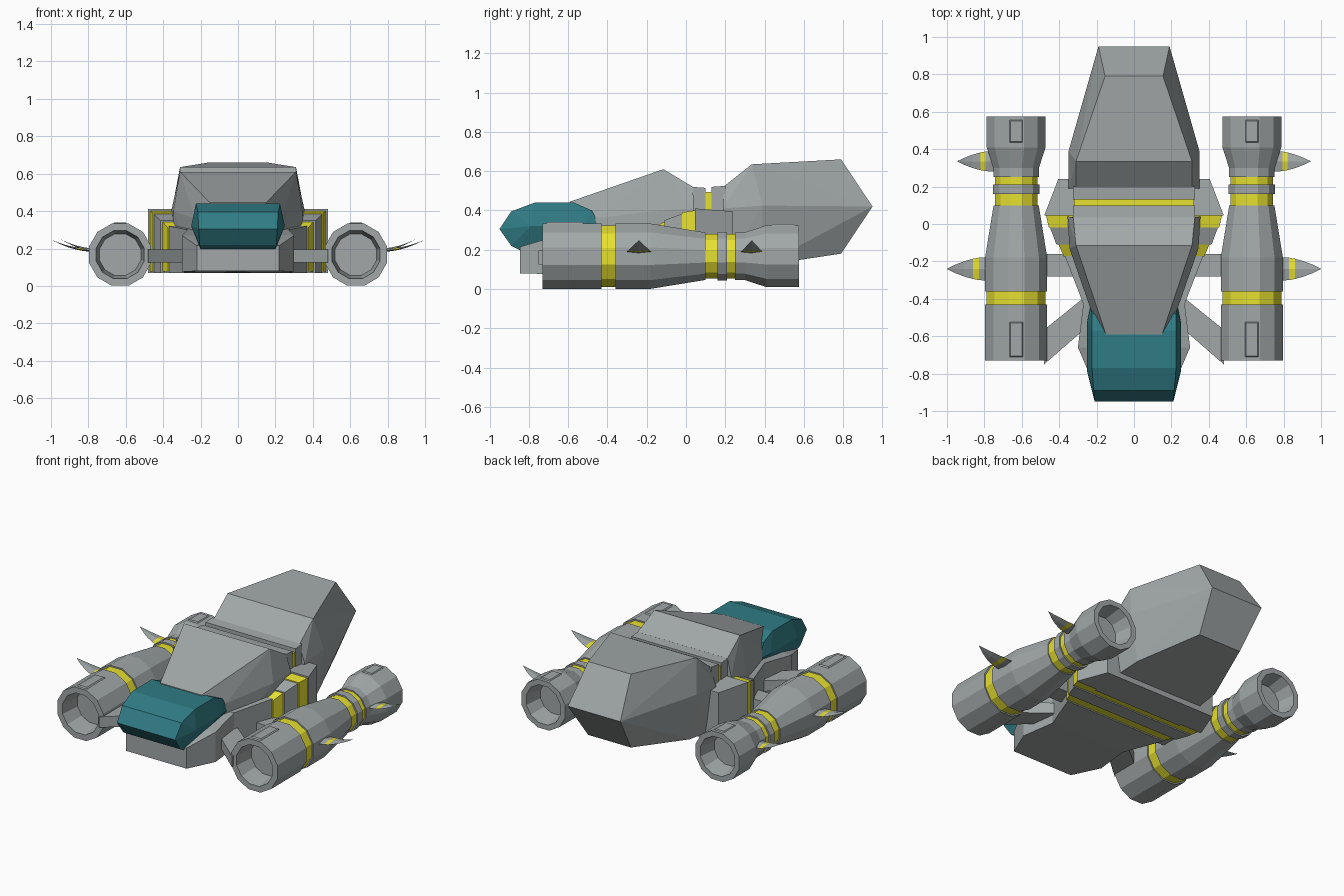
import bpy, bmesh, math

if "Cube" in bpy.data.objects:
    bpy.data.objects.remove(bpy.data.objects["Cube"])


def material(name, rgb):
    m = bpy.data.materials.new(name)
    m.diffuse_color = (*rgb, 1)
    m.use_nodes = True
    m.node_tree.nodes["Principled BSDF"].inputs["Base Color"].default_value = m.diffuse_color
    return m


GREY = material("grey", (0.36, 0.39, 0.39))
YELLOW = material("yellow", (0.8, 0.75, 0.03))
TEAL = material("teal", (0.03, 0.2, 0.235))


def finish(name, bm, mats, mirror=False):
    bmesh.ops.recalc_face_normals(bm, faces=bm.faces[:])
    me = bpy.data.meshes.new(name)
    bm.to_mesh(me)
    bm.free()
    for m in mats:
        me.materials.append(m)
    ob = bpy.data.objects.new(name, me)
    bpy.context.collection.objects.link(ob)
    if mirror:
        ob.modifiers.new("mirror", 'MIRROR').use_axis = (True, False, False)
    return ob


def solid(name, pts, mat=GREY, sym=True, cx=0.0, mirror=False):
    """Faceted convex block; points are reflected across x = cx when sym."""
    bm = bmesh.new()
    for x, y, z in pts:
        for s in ((1, -1) if sym else (1,)):
            bm.verts.new((cx + s * x, y, z))
    r = bmesh.ops.convex_hull(bm, input=bm.verts[:])
    junk = {v for v in r["geom_interior"] + r["geom_unused"]
            if isinstance(v, bmesh.types.BMVert)}
    bmesh.ops.delete(bm, geom=list(junk), context='VERTS')
    bmesh.ops.dissolve_limit(bm, angle_limit=math.radians(3),
                             verts=bm.verts[:], edges=bm.edges[:])
    return finish(name, bm, [mat], mirror)


def slab(name, a, b, mat=GREY, z0=0.07):
    """Box-section hull slice between stations (y, half width, top z)."""
    pts = []
    for y, w, zt in (a, b):
        pts += [(w, y, z0), (w, y, zt)]
    return solid(name, pts, mat)


def skin(bm, rings, yellow):
    """Bridge successive vertex rings and cap both ends."""
    n = len(rings[0])
    for i, (a, b) in enumerate(zip(rings, rings[1:])):
        for k in range(n):
            f = bm.faces.new((a[k], a[(k + 1) % n], b[(k + 1) % n], b[k]))
            f.material_index = int(i in yellow)
    bm.faces.new(rings[0])
    bm.faces.new(rings[-1])


# rear cargo pod
solid("cargo_pod", [
    (.31, .19, .52), (.35, .19, .41), (.31, .19, .10),
    (.31, .335, .635), (.35, .39, .425), (.30, .39, .12),
    (.155, .79, .66), (.19, .95, .42), (.155, .79, .18)])

# upper cabin
solid("cabin", [
    (.31, -.115, .61), (.325, .035, .52), (.15, -.59, .445),
    (.355, .04, .41), (.345, -.13, .40), (.23, -.46, .36), (.15, -.59, .30),
    (.35, .04, .10), (.33, -.13, .10), (.23, -.46, .10)])

# neck between cabin and pod
slab("neck_front", (.03, .325, .52), (.10, .325, .515))
slab("neck_band", (.10, .32, .495), (.13, .32, .495), YELLOW, .10)
slab("neck_rear", (.13, .325, .52), (.20, .325, .525))

# teal canopy
solid("canopy", [
    (.21, -.95, .305), (.215, -.89, .395), (.225, -.77, .44),
    (.225, -.57, .44), (.225, -.48, .40), (.23, -.43, .31),
    (.25, -.79, .32), (.25, -.52, .32),
    (.205, -.89, .22), (.20, -.84, .195), (.20, -.48, .25)], TEAL)

# lower hull: nose and the part flaring out to the ribs
solid("nose", [
    (.22, -.845, .08), (.30, -.66, .075), (.27, -.42, .07),
    (.22, -.845, .215), (.30, -.66, .27), (.27, -.42, .30)])
slab("hull_flare", (-.43, .27, .30), (-.17, .37, .32))

# wedge-shaped side ribs with two yellow bands wrapping below the hull
slab("rib_band_front", (-.175, .375, .31), (-.105, .405, .345), YELLOW, .078)
slab("rib_middle", (-.11, .415, .35), (-.015, .45, .385))
slab("rib_band_rear", (-.02, .455, .39), (.045, .47, .40), YELLOW, .078)
slab("rib_rear", (.045, .48, .41), (.24, .405, .395))

# engine struts
solid("front_strut", [(x, y, z) for z in (.125, .195)
      for x, y in ((.25, -.38), (.48, -.565), (.48, -.75), (.25, -.55))],
      sym=False, mirror=True)
solid("rear_strut", [(x, y, z) for z in (.125, .195)
      for x, y in ((.33, -.16), (.50, -.16), (.50, -.28), (.33, -.28))],
      sym=False, mirror=True)

# engines: twelve-sided turned profile (y, radius), hollow at both ends
EX, EZ = .63, .167
profile = [(-.60, .115), (-.73, .133), (-.73, .172), (-.43, .172),
           (-.43, .163), (-.36, .163), (-.36, .172), (-.18, .172),
           (.10, .125), (.10, .118), (.16, .118), (.16, .128), (.21, .128),
           (.21, .118), (.25, .118), (.25, .126), (.30, .126), (.41, .163),
           (.575, .163), (.575, .128), (.46, .105)]
bm = bmesh.new()
rings = []
for y, r in profile:
    angles = [math.radians(15 + 30 * k) for k in range(12)]
    rings.append([bm.verts.new((EX + r * math.cos(a), y, EZ + r * math.sin(a)))
                  for a in angles])
skin(bm, rings, {4, 9, 13})
finish("engine", bm, [GREY, YELLOW], True)

# raised blocks on top of each engine
for name, y0, y1, z in (("front", -.725, -.51, .32), ("rear", .42, .57, .31)):
    solid("engine_block_" + name, [
        (.048, y0, z), (.048, y1, z), (.03, y0 + .02, z + .02),
        (.03, y1 - .02, z + .02)], cx=EX, mirror=True)

# curved outboard spikes with a yellow band
for name, x0, x1, yc, w in (("front", .77, 1.0, -.24, .064),
                            ("rear", .74, .945, .335, .056)):
    bm = bmesh.new()
    rings = []
    for t in (0, .26, .39, .6, .8, .93, 1):
        x = x0 + (x1 - x0) * t
        z = .188 + .06 * t ** 2
        hw = w * max(1 - t ** 2, .01)
        th = .014 * max(1 - t, .02)
        rings.append([bm.verts.new(p) for p in (
            (x, yc - hw, z), (x, yc, z + th), (x, yc + hw, z), (x, yc, z - th * .5))])
    skin(bm, rings, {1})
    finish("spike_" + name, bm, [GREY, YELLOW], True)
